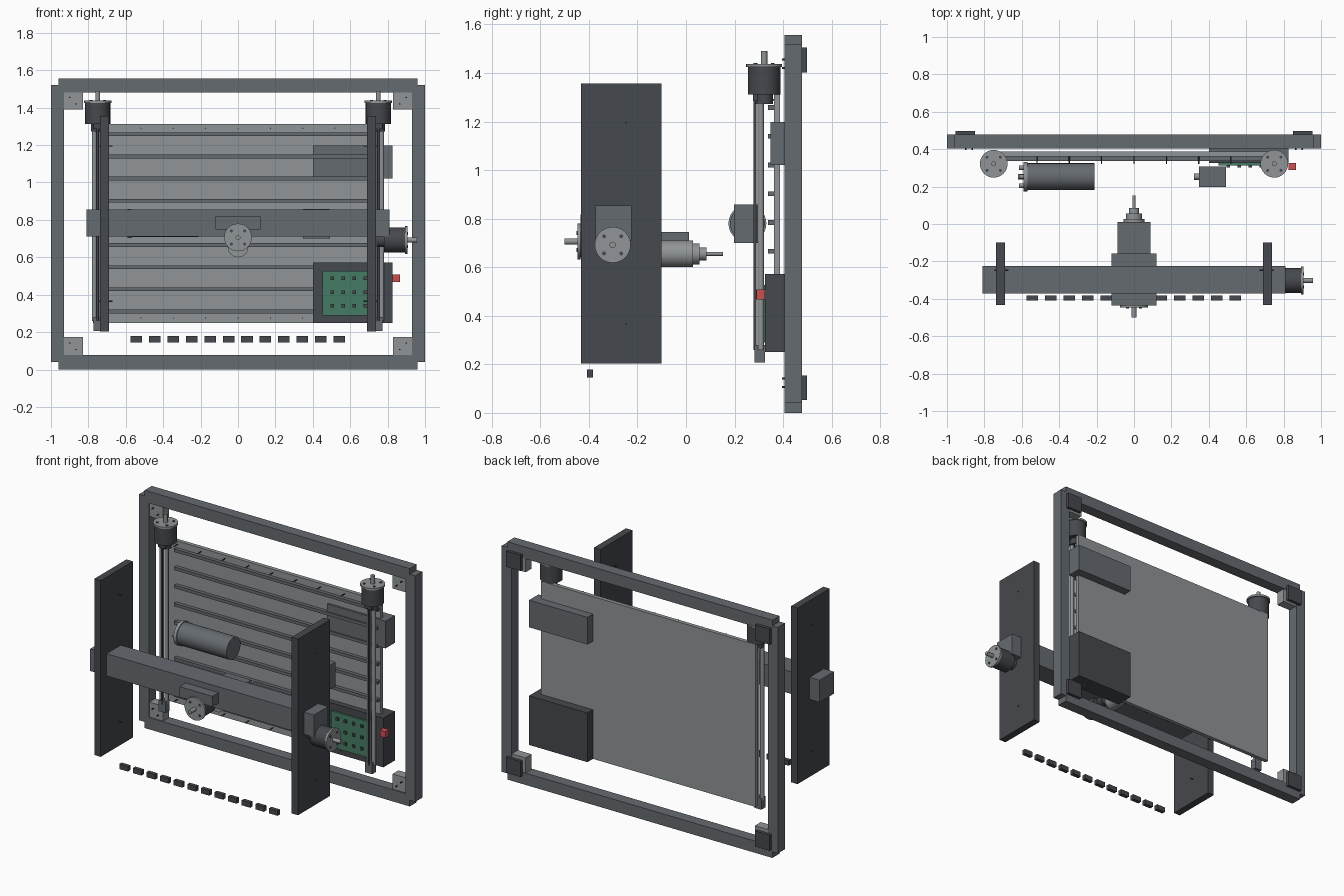
import bpy, bmesh, math
from mathutils import Vector, Matrix

if "Cube" in bpy.data.objects:
    bpy.data.objects.remove(bpy.data.objects["Cube"])

COLORS = {"dark": (0.06, 0.065, 0.075), "steel": (0.13, 0.145, 0.16), "light": (0.28, 0.3, 0.31),
          "green": (0.06, 0.2, 0.13), "red": (0.6, 0.08, 0.08)}
MATS = {}
for key, c in COLORS.items():
    MATS[key] = bpy.data.materials.new(key)
    MATS[key].diffuse_color = (*c, 1)


def finish(bm, name, mat):
    me = bpy.data.meshes.new(name)
    bm.to_mesh(me)
    bm.free()
    me.materials.append(MATS[mat])
    ob = bpy.data.objects.new(name, me)
    bpy.context.collection.objects.link(ob)
    return ob


def box(name, x, y, z, mat="steel"):
    """Box given by its (min, max) extent on each axis."""
    bm = bmesh.new()
    bmesh.ops.create_cube(bm, size=1)
    for v in bm.verts:
        v.co = Vector((a + b) / 2 + c * (b - a) for (a, b), c in zip((x, y, z), v.co))
    return finish(bm, name, mat)


def rod(name, start, end, r, mat="steel", sides=32):
    """Round rod between two points."""
    a, b = Vector(start), Vector(end)
    bm = bmesh.new()
    rot = (b - a).to_track_quat('Z', 'Y').to_matrix().to_4x4()
    bmesh.ops.create_cone(bm, cap_ends=True, segments=sides, radius1=r, radius2=r,
                          depth=(b - a).length, matrix=Matrix.Translation((a + b) / 2) @ rot)
    for f in bm.faces:
        f.smooth = len(f.verts) == 4
    return finish(bm, name, mat)


def motor(name, base, axis):
    """Stepper motor: neck, body, end flange with four bolts, shaft."""
    p, d = Vector(base), Vector(axis)
    u = d.orthogonal().normalized()
    w = d.cross(u)
    rod(name + "_neck", p - d * 0.04, p, 0.036, "dark")
    rod(name + "_body", p, p + d * 0.112, 0.067, "dark")
    rod(name + "_flange", p + d * 0.112, p + d * 0.125, 0.074, "light")
    rod(name + "_shaft", p + d * 0.125, p + d * 0.178, 0.013, "light", 20)
    for i in range(4):
        t = math.pi / 2 * i
        q = p + (u * math.cos(t) + w * math.sin(t)) * 0.05
        rod(name + "_bolt", q + d * 0.12, q + d * 0.129, 0.008, "dark", 12)


def span(s, a, b):
    return tuple(sorted((s * a, s * b)))


# Outer frame
FY = (0.405, 0.478)
box("frame_bottom", (-0.96, 0.96), FY, (0, 0.077))
box("frame_top", (-0.96, 0.96), FY, (1.48, 1.557))
for s in (-1, 1):
    box("frame_post", span(s, 0.93, 1.0), FY, (0.04, 1.52))
    # corner brackets with bolts, and rear pads
    for z0, z1, p0, p1 in ((0.077, 0.175, 0.053, 0.155), (1.39, 1.48, 1.402, 1.505)):
        box("corner_bracket", span(s, 0.83, 0.93), (0.412, 0.474), (z0, z1), "light")
        box("rear_pad", span(s, 0.85, 0.955), (0.478, 0.498), (p0, p1), "dark")
        for dx, dz in ((0.865, 0.03), (0.9, 0.065)):
            rod("bracket_bolt", (s * dx, 0.395, z0 + dz), (s * dx, 0.413, z0 + dz), 0.004, "dark", 8)

# Work panel with slats and edge pins
box("work_panel", (-0.775, 0.78), (0.362, 0.388), (0.25, 1.312), "light")
for i in range(9):
    z = 0.31 + i * 0.1185
    box("panel_slat", (-0.7, 0.772), (0.338, 0.363), (z - 0.01, z + 0.01))
for i in range(-4, 5):
    for z in (0.275, 1.29):
        rod("panel_pin", (i * 0.173, 0.322, z), (i * 0.173, 0.363, z), 0.003, "dark", 8)

# Vertical drives: guide rods, lead screw, foot block, motor
for s in (-1, 1):
    for x in (0.733, 0.768):
        rod("guide_rod", (s * x, 0.308, 0.26), (s * x, 0.308, 1.31), 0.013, "light", 20)
    rod("lead_screw", (s * 0.75, 0.284, 0.26), (s * 0.75, 0.284, 1.31), 0.006, "dark", 12)
    box("drive_foot", span(s, 0.722, 0.773), (0.283, 0.325), (0.207, 0.28))
    box("drive_head", span(s, 0.722, 0.773), (0.275, 0.35), (1.285, 1.315), "dark")
    motor("lift_motor", (s * 0.75, 0.322, 1.312), (0, 0, 1))

# Gantry side plates and cross beam
for s in (-1, 1):
    box("gantry_plate", span(s, 0.691, 0.738), (-0.433, -0.1), (0.203, 1.356), "dark")
    for z in (0.365, 1.195):
        rod("plate_pin", (s * 0.67, -0.247, z), (s * 0.745, -0.247, z), 0.003, "dark", 8)
box("cross_beam", (-0.81, 0.81), (-0.372, -0.225), (0.71, 0.855))
motor("beam_motor", (0.78, -0.302, 0.692), (1, 0, 0))

# Carriage, feed motor and spindle
box("carriage", (-0.12, 0.12), (-0.435, -0.157), (0.748, 0.817))
motor("feed_motor", (0, -0.322, 0.706), (0, -1, 0))
box("spindle_mount", (-0.088, 0.088), (-0.157, 0.012), (0.71, 0.745))
for n, y0, y1, r in (("body", -0.22, 0.028, 0.055), ("collar", 0.028, 0.055, 0.043),
                     ("chuck", 0.055, 0.085, 0.027), ("bit", 0.085, 0.152, 0.008)):
    rod("spindle_" + n, (0, y0, 0.655), (0, y1, 0.655), r, "light")

# Loose drum motor and gearbox in front of the panel
rod("drum_body", (-0.57, 0.253, 0.78), (-0.21, 0.253, 0.78), 0.072)
rod("drum_flange", (-0.59, 0.253, 0.78), (-0.57, 0.253, 0.78), 0.078, "light")
rod("drum_shaft", (-0.62, 0.253, 0.78), (-0.59, 0.253, 0.78), 0.014, "light", 20)
for i in range(4):
    y, z = 0.253 + 0.048 * math.cos(math.pi / 2 * i), 0.78 + 0.048 * math.sin(math.pi / 2 * i)
    rod("drum_bolt", (-0.615, y, z), (-0.59, y, z), 0.012, "light", 16)
box("gearbox", (0.347, 0.492), (0.197, 0.308), (0.7, 0.858))
rod("gearbox_shaft", (0.32, 0.253, 0.78), (0.347, 0.253, 0.78), 0.017, "light", 20)

# Electronics boxes, circuit board and stop button
box("control_box", (0.402, 0.825), (0.325, 0.445), (0.25, 0.572), "dark")
box("power_box", (0.402, 0.825), (0.348, 0.445), (1.02, 1.198))
box("circuit_board", (0.453, 0.772), (0.313, 0.326), (0.29, 0.527), "green")
for i in range(4):
    for j in range(3):
        x, z = 0.503 + i * 0.059, 0.34 + j * 0.0735
        box("board_chip", (x - 0.009, x + 0.009), (0.303, 0.314), (z - 0.009, z + 0.009), "dark")
box("stop_button", (0.825, 0.866), (0.29, 0.326), (0.467, 0.508), "red")

# Row of small blocks along the front
for i in range(12):
    x = -0.543 + i * 0.0985
    box("chain_block", (x - 0.031, x + 0.031), (-0.408, -0.383), (0.145, 0.178), "dark")

for m in bpy.data.materials:
    if m.users and not m.is_grease_pencil:
        m.use_nodes = True
        m.node_tree.nodes["Principled BSDF"].inputs["Base Color"].default_value = m.diffuse_color
